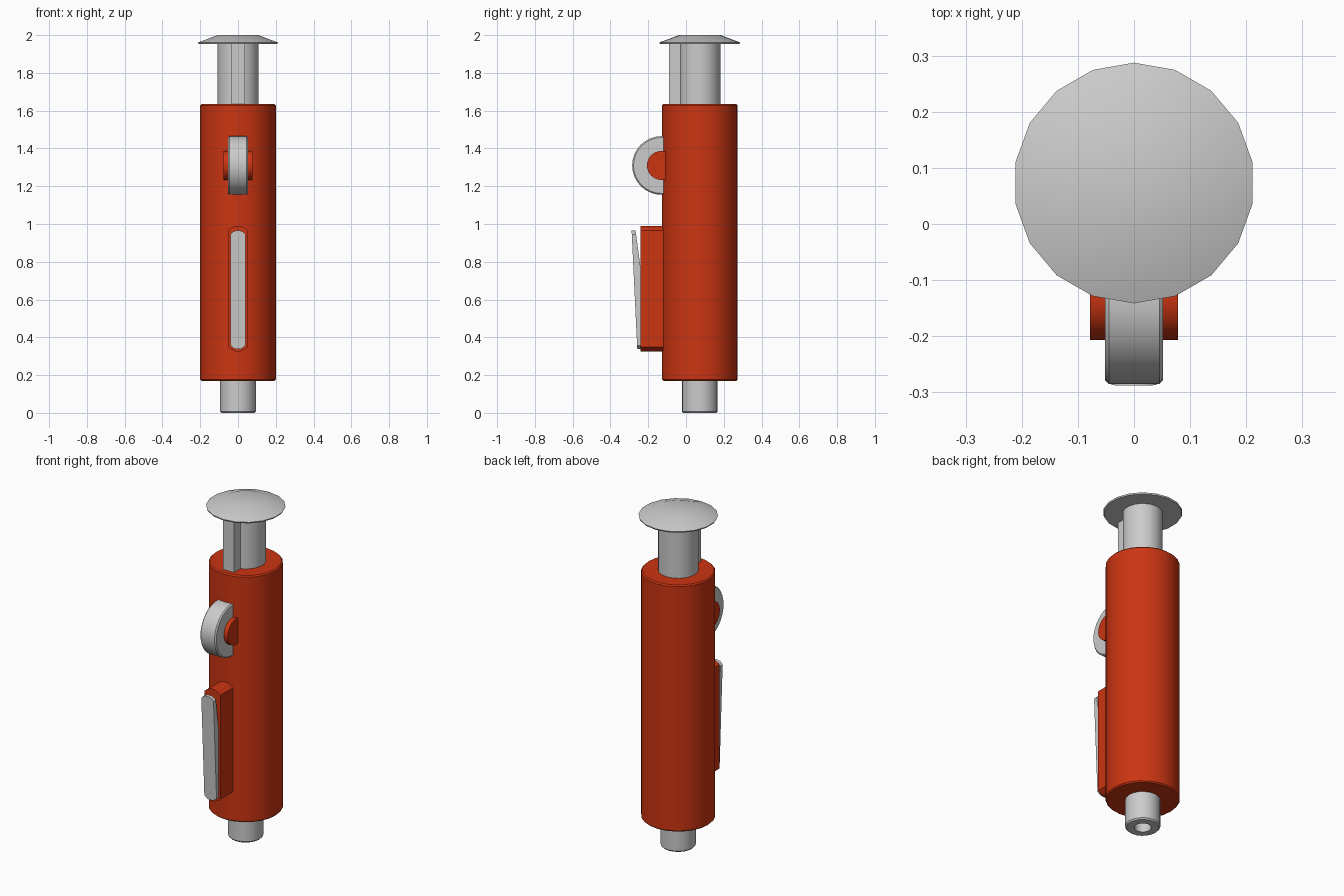
import bpy, bmesh, math

if "Cube" in bpy.data.objects:
    bpy.data.objects.remove(bpy.data.objects["Cube"])

CY = 0.073  # y of the main axis

red = bpy.data.materials.new("red")
red.diffuse_color = (0.6, 0.035, 0.006, 1)
red.use_nodes = True
red.node_tree.nodes["Principled BSDF"].inputs["Base Color"].default_value = red.diffuse_color


def finish(bm, name, mat=None, angle=35):
    bmesh.ops.recalc_face_normals(bm, faces=bm.faces)
    mesh = bpy.data.meshes.new(name)
    bm.to_mesh(mesh)
    bm.free()
    ob = bpy.data.objects.new(name, mesh)
    bpy.context.collection.objects.link(ob)
    if mat:
        mesh.materials.append(mat)
    bpy.ops.object.select_all(action='DESELECT')
    ob.select_set(True)
    bpy.context.view_layer.objects.active = ob
    bpy.ops.object.shade_smooth_by_angle(angle=math.radians(angle))
    return ob


def skin(name, rings, mat):
    """Join equal rings of points with quads and cap both ends."""
    bm = bmesh.new()
    vs = [[bm.verts.new(p) for p in ring] for ring in rings]
    n = len(vs[0])
    for a, b in zip(vs, vs[1:]):
        for i in range(n):
            j = (i + 1) % n
            bm.faces.new((a[i], a[j], b[j], b[i]))
    bm.faces.new(vs[0])
    bm.faces.new(vs[-1])
    return finish(bm, name, mat)


def lathe(name, profile, sides, mat=None):
    """Turn (radius, height) points around z."""
    rings = [[(r * math.sin(2 * math.pi * i / sides), r * math.cos(2 * math.pi * i / sides), h)
              for i in range(sides)] for r, h in profile]
    ob = skin(name, rings, mat)
    ob.location.y = CY
    return ob


def bar(name, rows, mat=None):
    """Upright bar from rows of (z, half width, front y, back y)."""
    return skin(name, [[(-w, f, z), (w, f, z), (w, b, z), (-w, b, z)] for z, w, f, b in rows], mat)


def disc(name, r, half, bevel, z, y, sides, mat=None):
    """Disc with its axle along x."""
    ob = lathe(name, [(r - bevel, -half), (r, -half + bevel), (r, half - bevel), (r - bevel, half)]
               if bevel else [(r, -half), (r, half)], sides, mat)
    ob.rotation_euler.y = math.pi / 2
    ob.location = (0, y, z)
    return ob


# Main barrel
lathe("barrel", [(0.193, 0.17), (0.2, 0.177), (0.2, 1.628), (0.193, 1.635)], 24, red)

# Plunger: cap, shaft and guide rib
lathe("plunger_cap", [(0.211, 1.953), (0.2145, 1.961), (0.11, 2.0)], 18)
lathe("plunger_shaft", [(0.109, 1.6), (0.109, 1.956)], 18)
bar("plunger_rib", [(1.6, 0.037, -0.09, 0.0), (1.956, 0.037, -0.09, 0.0)])

# Nozzle with a bored tip
lathe("nozzle", [(0.095, 0.2), (0.095, 0.008), (0.088, 0.0), (0.046, 0.0), (0.046, 0.12)], 20)

# Thumb wheel and its hub
disc("thumb_wheel", 0.155, 0.052, 0.007, 1.31, -0.13, 32)
disc("wheel_hub", 0.077, 0.078, 0, 1.31, -0.13, 24, red)

# Clip mount with rounded ends
ends = [(0.325, 0.012), (0.335, 0.035), (0.349, 0.052)]
ends += [(1.315 - z, w) for z, w in reversed(ends)]
bar("clip_mount", [(z, w, -0.24, -0.08) for z, w in ends], red)

# Clip lever, leaning away from the mount near its top
rows = []
for z, w in [(0.338, 0.012), (0.345, 0.028), (0.358, 0.04), (0.75, 0.04),
             (0.945, 0.04), (0.958, 0.028), (0.965, 0.012)]:
    front = -0.258 - 0.03 * (z - 0.338) / 0.627
    back = -0.238 - 0.029 * max(0, z - 0.75) / 0.215
    rows.append((z, w, front, back))
bar("clip_lever", rows)
